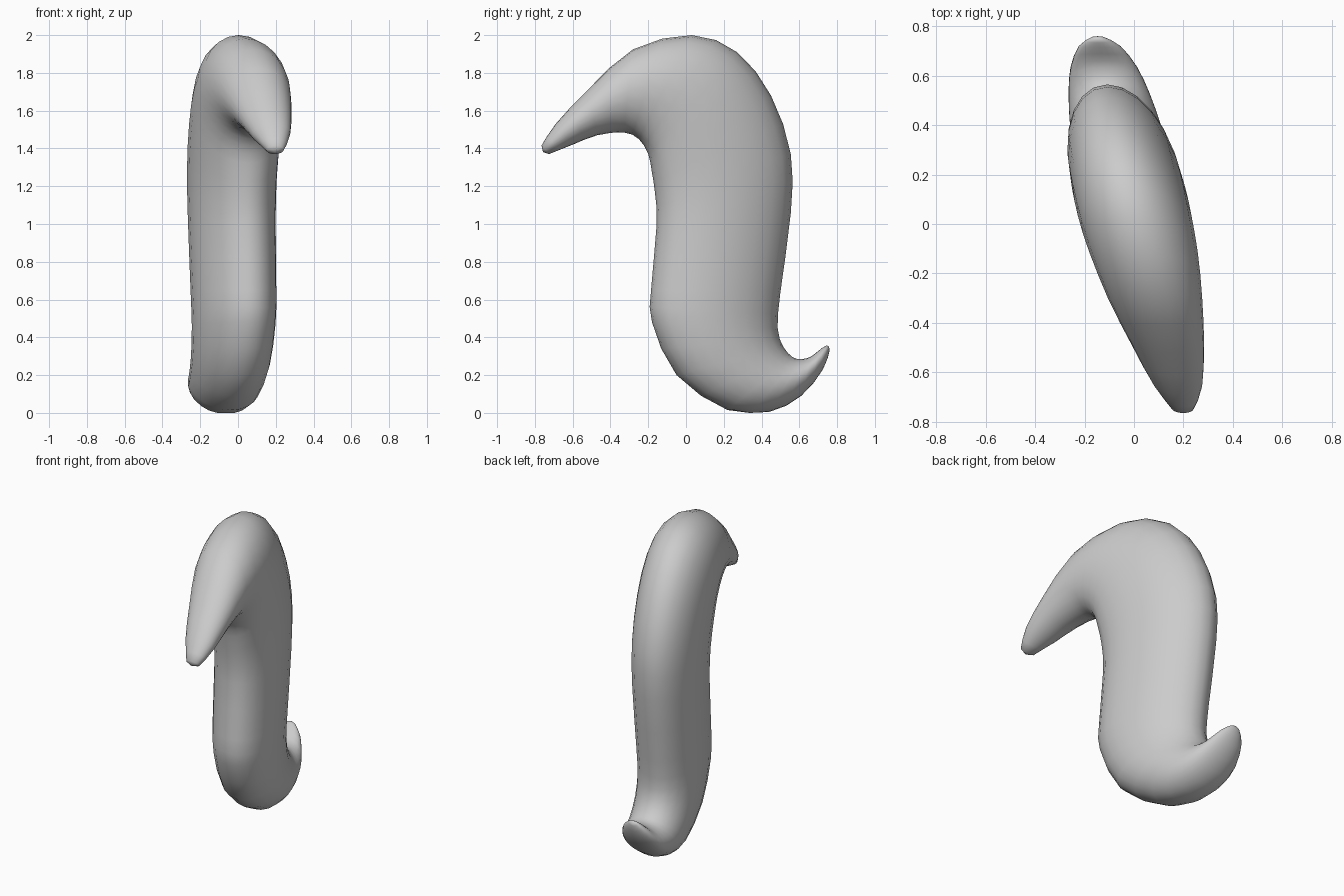
import bpy, bmesh, math
from mathutils import Vector

if "Cube" in bpy.data.objects:
    bpy.data.objects.remove(bpy.data.objects["Cube"])

# Cross-sections from hooked top tip to curled tail:
# (concave-side y, z,  back-side y, z,  half width in x)
SECTIONS = [
    (-0.725, 1.37, -0.765, 1.415, 0.045),
    (-0.60, 1.42, -0.69, 1.53, 0.10),
    (-0.47, 1.47, -0.52, 1.71, 0.145),
    (-0.33, 1.485, -0.28, 1.925, 0.19),
    (-0.25, 1.45, 0.03, 2.0, 0.22),
    (-0.20, 1.37, 0.27, 1.91, 0.23),
    (-0.18, 1.27, 0.45, 1.68, 0.23),
    (-0.165, 1.17, 0.555, 1.37, 0.225),
    (-0.155, 1.0, 0.555, 1.06, 0.22),
    (-0.185, 0.65, 0.50, 0.64, 0.215),
    (-0.18, 0.48, 0.485, 0.45, 0.21),
    (-0.05, 0.20, 0.515, 0.35, 0.20),
    (0.22, 0.015, 0.565, 0.295, 0.185),
    (0.44, 0.005, 0.61, 0.285, 0.165),
    (0.61, 0.09, 0.66, 0.297, 0.135),
    (0.725, 0.23, 0.715, 0.34, 0.085),
    (0.76, 0.33, 0.745, 0.357, 0.03),
]
# Sideways lean of the centre plane: (y, x)
LEAN = [(-0.80, 0.205), (-0.70, 0.19), (-0.50, 0.14), (-0.30, 0.085),
        (0.0, 0.01), (0.30, -0.055), (0.50, -0.095), (0.80, -0.155)]
SIDES = 24
STEPS = 2


def lean(y):
    for (y0, x0), (y1, x1) in zip(LEAN, LEAN[1:]):
        if y <= y1:
            return x0 + (x1 - x0) * (y - y0) / (y1 - y0)
    return LEAN[-1][1]


def spline(rows, steps):
    """Catmull-Rom interpolation of the section rows."""
    out = []
    n = len(rows)
    for i in range(n - 1):
        p = [rows[max(0, min(n - 1, i + k))] for k in (-1, 0, 1, 2)]
        for s in range(steps):
            t = s / steps
            out.append([0.5 * (2 * b + (c - a) * t + (2 * a - 5 * b + 4 * c - d) * t * t
                               + (3 * b - a - 3 * c + d) * t ** 3)
                        for a, b, c, d in zip(*p)])
    return out + [list(rows[-1])]


bm = bmesh.new()
rings = []
for ya, za, yb, zb, w in spline(SECTIONS, STEPS):
    ring = []
    for k in range(SIDES):
        a = 2 * math.pi * k / SIDES
        f = 0.5 + 0.5 * math.cos(a)
        y, z = ya + (yb - ya) * f, za + (zb - za) * f
        ring.append(bm.verts.new((lean(y) + w * math.sin(a), y, max(z, 0.0))))
    rings.append(ring)

# Skin the rings
for r0, r1 in zip(rings, rings[1:]):
    for k in range(SIDES):
        j = (k + 1) % SIDES
        bm.faces.new((r0[k], r0[j], r1[j], r1[k]))

# Rounded end caps
for ring, push in ((rings[0], Vector((0, -0.012, -0.012))),
                   (rings[-1], Vector((0, 0.005, 0.008)))):
    centre = sum((v.co for v in ring), Vector()) / SIDES
    pole = bm.verts.new(centre + push)
    for k in range(SIDES):
        bm.faces.new((ring[k], ring[(k + 1) % SIDES], pole))

bmesh.ops.recalc_face_normals(bm, faces=bm.faces)
for face in bm.faces:
    face.smooth = True
mesh = bpy.data.meshes.new("curved_body")
bm.to_mesh(mesh)
bm.free()
body = bpy.data.objects.new("curved_body", mesh)
bpy.context.collection.objects.link(body)
